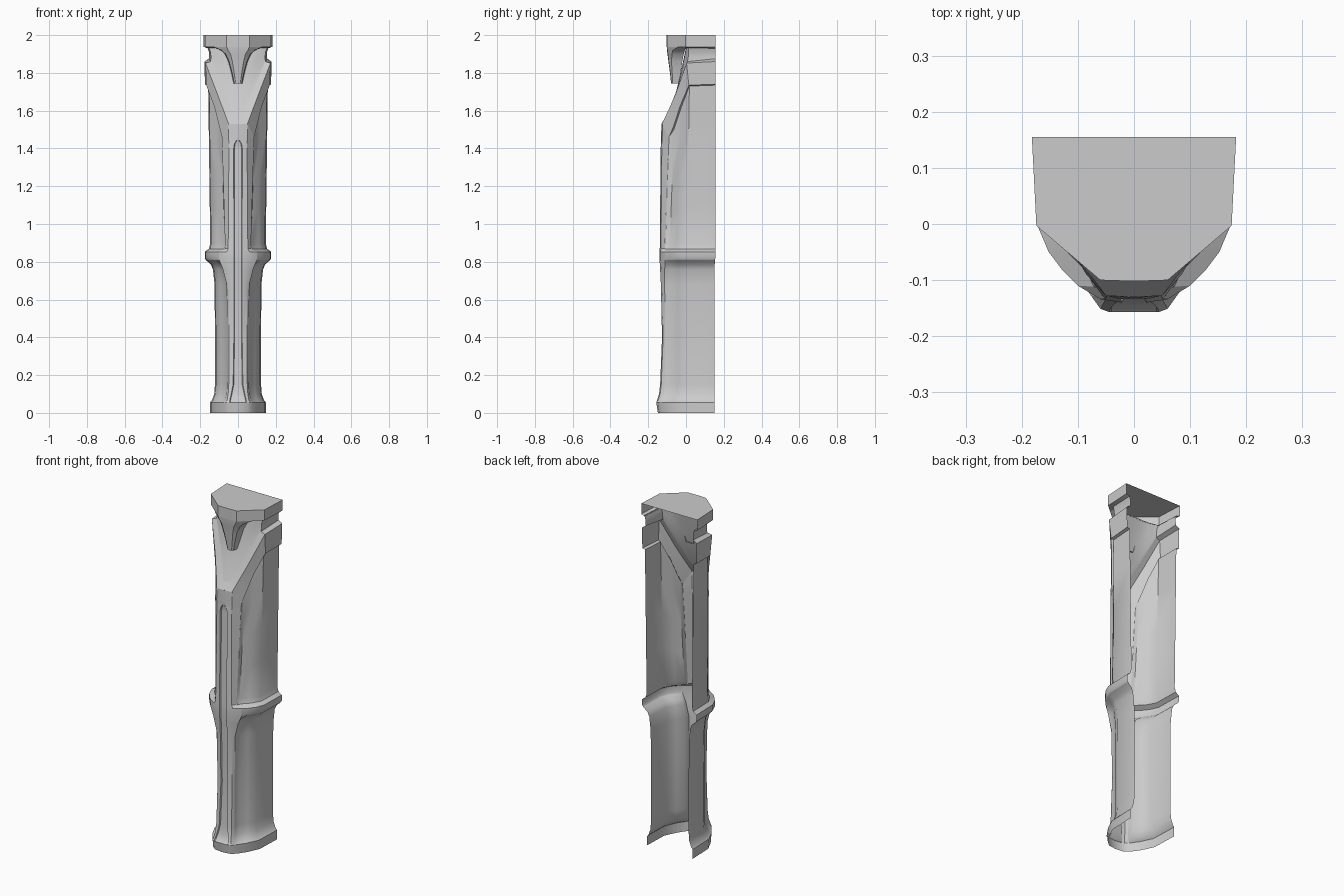
import bpy, bmesh


def loft(name, rows, cap=None, angle=0.6):
    """Skin right-half rows (front centre -> back), bottom to top, then mirror in x."""
    bm = bmesh.new()
    vs = [[bm.verts.new(p) for p in r] for r in rows]
    for lo, hi in zip(vs, vs[1:]):
        for j in range(len(lo) - 1):
            bm.faces.new((lo[j], lo[j + 1], hi[j + 1], hi[j]))
    if cap is not None:
        x, y, z = rows[cap][-1]
        ring = vs[cap] + [bm.verts.new((0, y, z))]
        bm.faces.new(ring if cap == -1 else ring[::-1])
    bmesh.ops.remove_doubles(bm, verts=bm.verts, dist=1e-5)
    me = bpy.data.meshes.new(name)
    bm.to_mesh(me)
    bm.free()
    ob = bpy.data.objects.new(name, me)
    bpy.context.collection.objects.link(ob)
    bpy.ops.object.select_all(action='DESELECT')
    ob.select_set(True)
    bpy.context.view_layer.objects.active = ob
    bpy.ops.object.shade_smooth_by_angle(angle=angle)
    m = ob.modifiers.new("Mirror", 'MIRROR')
    m.merge_threshold = 0.0005
    return ob


def at(z, pts):
    return [(x, y, z) for x, y in pts]


def mix(a, b, t):
    return [tuple(p + (q - p) * t for p, q in zip(u, v)) for u, v in zip(a, b)]


# Base band
base = [(0, -.157), (.05, -.15), (.075, -.13), (.11, -.08), (.143, -.01), (.148, .15)]
loft("base_band", [at(0, [(x, y + (.008 if y < 0 else 0)) for x, y in base]), at(.055, base)])

# Front pilaster: z, front half width, front y, edge x, edge y, groove half width
PIL = [(.055, .06, -.157, .075, -.13, .04), (.065, .058, -.154, .07, -.127, .04),
       (.1, .052, -.143, .06, -.12, .032), (.15, .049, -.137, .057, -.113, .022),
       (.4, .047, -.127, .055, -.11, .018), (.68, .048, -.133, .06, -.113, .018),
       (.76, .054, -.137, .08, -.113, .018), (.81, .06, -.14, .1, -.11, .018),
       (.853, .06, -.14, .1, -.11, .018), (.87, .052, -.139, .068, -.112, .018),
       (1.4, .048, -.134, .083, -.091, .019), (1.425, .048, -.133, .084, -.0905, .015),
       (1.442, .049, -.132, .0845, -.09, .005), (1.46, .05, -.132, .085, -.09, .005),
       (1.53, .05, -.130, .05, -.128, .005)]
rows = []
for z, w, y, xe, ye, g in PIL:
    d = .007 if .06 < z < 1.44 else 0
    rows.append(at(z, [(0, y + d), (g, y + d), (g + .004, y), (w, y + .006), (xe, ye)]))
loft("front_pilaster", rows, angle=0.5)

# Lower side panels, flowing from the base up into the middle band
def edge(z):
    for a, b in zip(PIL, PIL[1:]):
        if a[0] <= z <= b[0]:
            t = (z - a[0]) / (b[0] - a[0])
            return a[3] + (b[3] - a[3]) * t, a[4] + (b[4] - a[4]) * t


ring = [(.09, -.108), (.11, -.08), (.143, -.01), (.148, .15)]
band = [(.127, -.083), (.152, -.05), (.172, -.003), (.176, .155)]
low = [(.061, -.078), (.09, -.042), (.117, .005), (.122, .15)]
lerp2 = lambda a, b, t: [(p[0] + (q[0] - p[0]) * t, p[1] + (q[1] - p[1]) * t) for p, q in zip(a, b)]
spec = [(.055, ring), (.065, lerp2(ring, low, .35)), (.1, lerp2(ring, low, .85)), (.15, low),
        (.4, low), (.68, lerp2(low, band, .04)), (.76, lerp2(low, band, .2)),
        (.785, lerp2(low, band, .4)), (.81, lerp2(low, band, .9))]
loft("lower_panels", [at(z, [edge(z)] + p) for z, p in spec], angle=0.9)

# Middle band
loft("middle_band", [at(.81, [edge(.81)] + lerp2(low, band, .9)), at(.82, [edge(.82)] + band),
                     at(.853, [edge(.853)] + band)])

# V-shaped collar guide lines: lower edge, outer upper edge, inner edge
lower = [(.085, -.09, 1.46), (.1, -.065, 1.52), (.125, -.033, 1.62),
         (.168, .015, 1.735), (.175, .155, 1.74)]
upper = [(.05, -.128, 1.53), (.075, -.095, 1.598), (.11, -.055, 1.69),
         (.172, .003, 1.852), (.178, .155, 1.86)]
inner = [(.02, -.105, 1.57), (.048, -.078, 1.63), (.085, -.042, 1.72),
         (.145, .008, 1.86), (.155, .155, 1.875)]

# Upper side panels
bot = at(.895, [(.066, -.11), (.07, -.085), (.108, -.05), (.142, .005), (.147, .155)])
top = [(.085, -.09, 1.46), (.088, -.064, 1.5), (.116, -.026, 1.615),
       (.153, .018, 1.73), (.158, .155, 1.735)]
rows = [at(.853, [edge(.853)] + band),
        at(.868, [edge(.868)] + lerp2(band, [p[:2] for p in bot[1:]], .75))]
rows += [mix(bot, top, t) for t in (0, .25, .5, .75, 1)] + [lower]
loft("upper_panels", rows)

# Collar face and its sloping top
loft("collar_face", [lower, upper])
loft("collar_slope", [[(0, -.130, 1.53)] + upper, [(0, -.106, 1.57)] + inner])

# Recessed neck behind the V
neck = [[(0, -.106, 1.57)] + inner,
        [(0, -.058, 1.68), (.032, -.054, 1.685), (.06, -.04, 1.73), (.09, -.02, 1.79),
         (.143, .012, 1.885), (.154, .155, 1.89)],
        [(0, -.03, 1.79), (.035, -.027, 1.8), (.065, -.018, 1.83), (.095, -.006, 1.87),
         (.146, .012, 1.91), (.154, .155, 1.91)],
        at(1.935, [(0, .0), (.04, .0), (.07, .0), (.1, .002), (.155, .014), (.162, .155)])]
loft("neck", neck)

# Capital slab with closed top
slab = [(0, -.102), (.06, -.1), (.174, -.003), (.182, .155)]
loft("capital", [at(1.93, [(0, 0), (.06, 0), (.15, .014), (.16, .155)]),
                 at(1.938, slab), at(2, slab)], cap=-1, angle=0.4)

# Pendant tongue under the capital: z, flat half width, front y, edge x, edge y, back y
PEN = [(1.745, .012, -.077, .02, -.07, -.035), (1.8, .02, -.083, .031, -.073, -.028),
       (1.86, .03, -.091, .047, -.077, -.02), (1.9, .04, -.096, .066, -.074, -.012),
       (1.92, .052, -.099, .088, -.07, -.006), (1.938, .06, -.1, .13, -.04, 0)]
loft("pendant", [at(z, [(0, y - .002), (w, y), (x, ye), (x + .004, yb)])
                 for z, w, y, x, ye, yb in PEN], cap=0)
